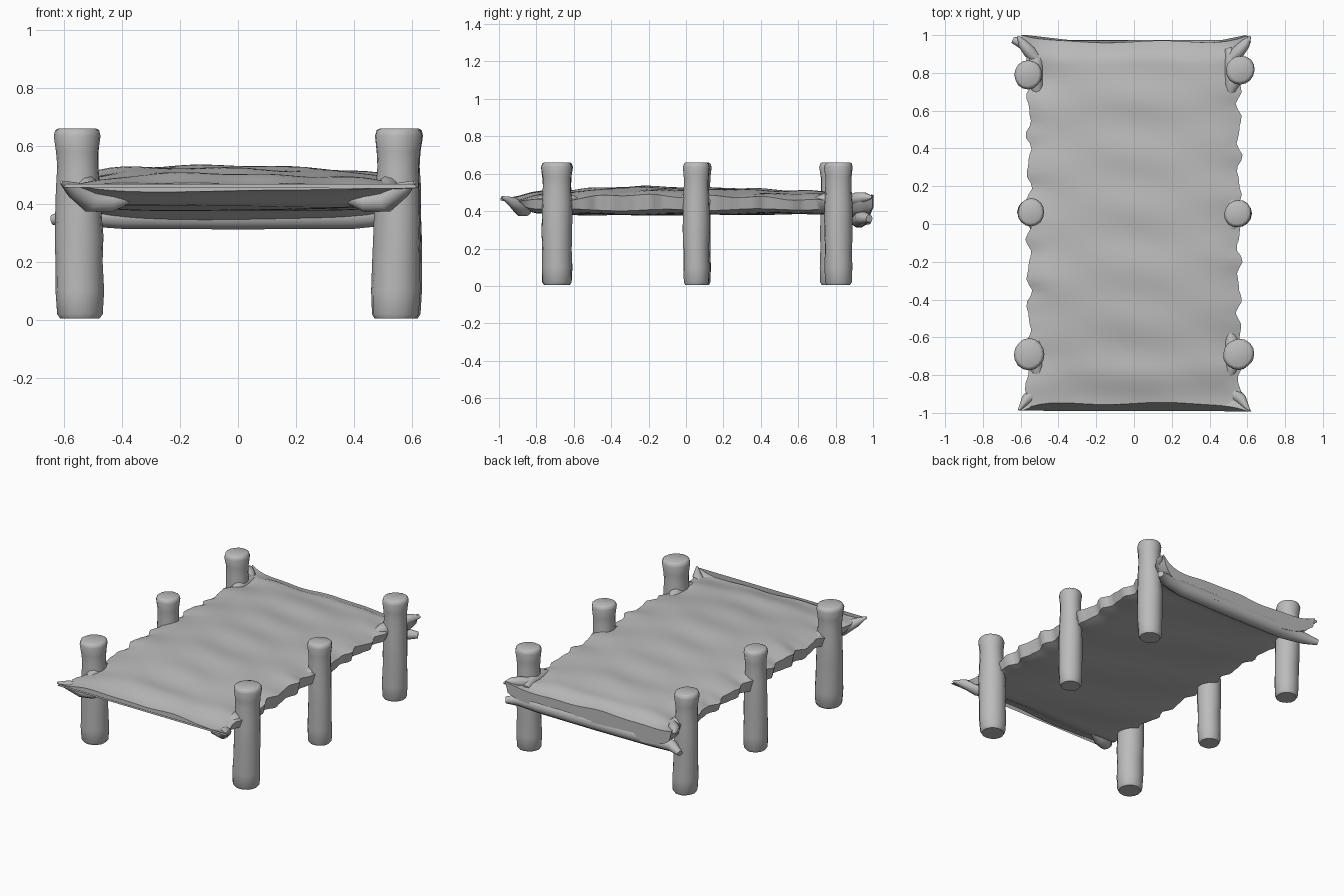
import bpy, bmesh, math, random
from mathutils import Vector

random.seed(4)
cube = bpy.data.objects.get("Cube")
if cube:
    bpy.data.objects.remove(cube)

grey = bpy.data.materials.new("plain grey")
grey.use_nodes = True
COLOUR = (0.5, 0.5, 0.5, 1)
grey.diffuse_color = COLOUR
grey.node_tree.nodes["Principled BSDF"].inputs["Base Color"].default_value = COLOUR


def loft(name, rings, angle):
    """Skin a list of closed rings and cap both ends."""
    bm = bmesh.new()
    rows = [[bm.verts.new(p) for p in ring] for ring in rings]
    n = len(rows[0])
    for a, b in zip(rows, rows[1:]):
        for i in range(n):
            j = (i + 1) % n
            bm.faces.new((a[i], a[j], b[j], b[i]))
    bm.faces.new(rows[0])
    bm.faces.new(rows[-1])
    bmesh.ops.recalc_face_normals(bm, faces=bm.faces)
    mesh = bpy.data.meshes.new(name)
    bm.to_mesh(mesh)
    bm.free()
    mesh.materials.append(grey)
    ob = bpy.data.objects.new(name, mesh)
    bpy.context.scene.collection.objects.link(ob)
    bpy.ops.object.select_all(action='DESELECT')
    ob.select_set(True)
    bpy.context.view_layer.objects.active = ob
    bpy.ops.object.shade_smooth_by_angle(angle=math.radians(angle))
    return ob


def lerp(table, t):
    """Smoothly interpolate (position, value) pairs."""
    for (a, u), (b, v) in zip(table, table[1:]):
        if t <= b:
            k = max(0, (t - a) / (b - a))
            return u + (v - u) * k * k * (3 - 2 * k)
    return table[-1][1]


# Log posts: slightly uneven, with a narrow neck above the sheet
PROFILE = [(0.005, 0.86), (0.02, 0.98), (0.1, 1.03), (0.2, 1), (0.29, 1.02), (0.37, 1),
           (0.45, 0.98), (0.53, 0.92), (0.58, 0.94), (0.635, 1.03), (0.655, 0.95), (0.661, 0.8)]


def post(name, x, y, radius, lean):
    rings = []
    for z, s in PROFILE:
        ring = []
        for i in range(16):
            a = math.tau * i / 16
            r = radius * s * (1 + 0.03 * math.sin(2 * a + 9 * z + x) + random.uniform(-0.02, 0.02))
            ring.append((x + lean * (0.66 - z) + r * math.cos(a), y + r * math.sin(a), z))
        rings.append(ring)
    loft(name, rings, 50)


post("front_right_post", -0.555, -0.69, 0.08, 0.015)
post("middle_right_post", -0.545, 0.062, 0.07, 0)
post("back_right_post", -0.56, 0.79, 0.073, 0.02)
post("front_left_post", 0.555, -0.69, 0.08, -0.02)
post("middle_left_post", 0.55, 0.055, 0.07, 0)
post("back_left_post", 0.563, 0.815, 0.074, -0.01)

# Stretched sheet: thick sagging slab with wavy sides and pulled corners
TOP = [(-0.95, 0.475), (-0.75, 0.505), (-0.3, 0.53), (0.1, 0.525), (0.6, 0.51), (0.85, 0.495), (0.965, 0.455)]
BOTTOM = [(-0.95, 0.445), (-0.8, 0.39), (-0.5, 0.38), (0.8, 0.385), (0.9, 0.345), (0.965, 0.345)]
NX, NY = 28, 64


def sheet_point(u, y, top):
    x = 0.557 * u
    side = abs(u) ** 6
    front, back = max(0, (-y - 0.78) / 0.17), max(0, (y - 0.8) / 0.165)
    ripple = 0.012 * math.sin(34 * y + 2 * u) + 0.007 * math.sin(57 * y)
    x += math.copysign(1, u) * side * (ripple + 0.05 * front ** 2 + 0.055 * back ** 2)
    out = abs(u) ** 9
    yy = y - 0.04 * out * front + 0.035 * out * back + 0.006 * math.sin(6 * u) * (front + back)
    if top:
        z = lerp(TOP, y) - 0.045 * side * (1 - min(1, back))
        z += 0.006 * math.sin(21 * y + 2.2 * u) * math.cos(3 * u) + 0.003 * math.sin(11 * u + 9 * y)
        z -= 0.01 * (u + 0.4) ** 2 * (1 - side)
        z += 0.03 * out * max(front, back)
    else:
        z = lerp(BOTTOM, y) + 0.004 * math.sin(13 * y + 3 * u)
        z += 0.025 * side + 0.05 * out * back
        x *= 1 - 0.03 * side
    return (x, yy, z)


rings = []
for j in range(NY + 1):
    y = -0.95 + 1.915 * j / NY
    us = [-1 + 2 * i / NX for i in range(NX + 1)]
    rings.append([sheet_point(u, y, True) for u in us] + [sheet_point(u, y, False) for u in reversed(us)])
loft("stretched_sheet", rings, 55)


# Round rods along a path with a radius at each point
def rod(name, path, radii, sides=10):
    pts = [Vector(p) for p in path]
    rings = []
    for i, p in enumerate(pts):
        d = (pts[min(i + 1, len(pts) - 1)] - pts[max(i - 1, 0)]).normalized()
        a = d.cross(Vector((0, 0, 1))).normalized()
        b = a.cross(d)
        rings.append([p + radii[i] * (a * math.cos(math.tau * k / sides) + b * math.sin(math.tau * k / sides))
                      for k in range(sides)])
    loft(name, rings, 60)


# Rolled hem under the back edge
rod("back_rolled_hem",
    [(-0.64, 0.975, 0.345), (-0.56, 0.94, 0.36), (-0.4, 0.925, 0.36), (0, 0.925, 0.36),
     (0.4, 0.925, 0.36), (0.54, 0.94, 0.365), (0.61, 0.98, 0.36)],
    [0.018, 0.036, 0.048, 0.05, 0.048, 0.038, 0.02])

# Curled corners and the folds wrapped around the end posts
for side, name in ((-1, "right"), (1, "left")):
    rod("front_" + name + "_curl",
        [(side * x, y, z) for x, y, z in
         ((0.36, -0.83, 0.425), (0.44, -0.86, 0.405), (0.51, -0.88, 0.41), (0.57, -0.93, 0.45), (0.61, -0.985, 0.475))],
        [0.015, 0.034, 0.04, 0.028, 0.006])
    rod("back_" + name + "_ear",
        [(side * x, y, z) for x, y, z in
         ((0.5, 0.86, 0.465), (0.55, 0.91, 0.465), (0.59, 0.955, 0.475), (0.615, 0.995, 0.475))],
        [0.02, 0.035, 0.026, 0.006])
    for y, part in ((-0.69, "front"), (0.06, "middle"), (0.8, "back")):
        rod(part + "_" + name + "_fold",
            [(side * 0.5, y - 0.13, 0.445), (side * 0.52, y - 0.06, 0.455),
             (side * 0.52, y + 0.06, 0.455), (side * 0.5, y + 0.13, 0.445)],
            [0.02, 0.042, 0.042, 0.02])
